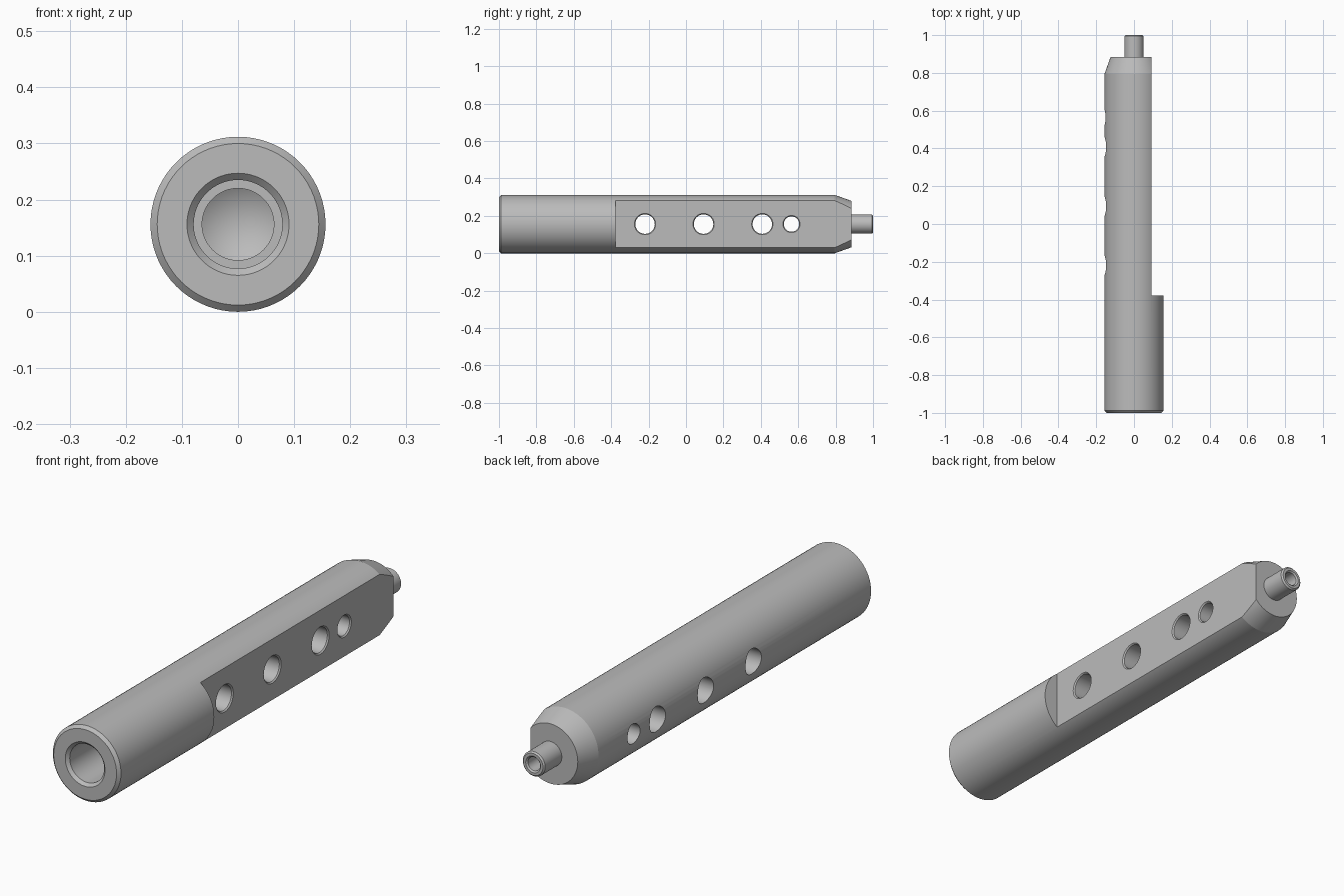
import bpy, bmesh, math
from mathutils import Matrix

R = 0.156          # rod radius, also its axis height
FLAT_X = 0.092     # plane of the milled flat

cube = bpy.data.objects.get("Cube")
if cube:
    bpy.data.objects.remove(cube, do_unlink=True)

steel = bpy.data.materials.new("steel_grey")
steel.use_nodes = True
colour = (0.5, 0.5, 0.5, 1)
steel.diffuse_color = colour
steel.node_tree.nodes["Principled BSDF"].inputs["Base Color"].default_value = colour


def make_object(name, bm):
    bmesh.ops.recalc_face_normals(bm, faces=bm.faces)
    mesh = bpy.data.meshes.new(name)
    bm.to_mesh(mesh)
    bm.free()
    mesh.materials.append(steel)
    obj = bpy.data.objects.new(name, mesh)
    bpy.context.collection.objects.link(obj)
    return obj


def lathe(name, profile, axis, origin, steps):
    """Spin (radius, distance) points about the x or y axis."""
    bm = bmesh.new()
    rings = []
    for r, d in profile:
        if r == 0:
            rings.append([bm.verts.new((0, 0, d))] * steps)
        else:
            rings.append([bm.verts.new((r * math.cos(a), r * math.sin(a), d))
                          for a in (math.tau * i / steps for i in range(steps))])
    for low, high in zip(rings, rings[1:]):
        for i in range(steps):
            j = (i + 1) % steps
            loop = list(dict.fromkeys((low[i], low[j], high[j], high[i])))
            bm.faces.new(loop)
    turn = Matrix.Rotation(math.pi / 2, 4, 'Y') if axis == 'X' else Matrix.Rotation(-math.pi / 2, 4, 'X')
    bmesh.ops.transform(bm, matrix=Matrix.Translation(origin) @ turn, verts=bm.verts)
    return make_object(name, bm)


def cut(target, cutter):
    cutter.hide_render = True
    mod = target.modifiers.new("cut", 'BOOLEAN')
    mod.operation, mod.solver, mod.object = 'DIFFERENCE', 'EXACT', cutter
    bpy.context.view_layer.objects.active = target
    bpy.ops.object.modifier_apply(modifier=mod.name)
    bpy.data.objects.remove(cutter, do_unlink=True)


# Turned rod: stepped blind bore, front chamfer, rear taper, drilled pin
rod = lathe("rod_body", [
    (0, -0.44), (0.064, -0.48), (0.064, -0.6), (0.079, -0.6),
    (0.079, -0.988), (0.091, -1), (0.144, -1), (R, -0.988),
    (R, 0.795), (0.124, 0.885), (0.051, 0.885), (0.051, 0.994),
    (0.045, 1), (0.034, 1), (0.028, 0.994), (0.028, 0.92), (0, 0.905),
], 'Y', (0, 0, R), 72)

# Milled flat along the left side
bm = bmesh.new()
bmesh.ops.create_cube(bm, size=1)
bmesh.ops.transform(bm, verts=bm.verts, matrix=Matrix.Translation((FLAT_X + 0.1, 0.312, R))
                    @ Matrix.Diagonal((0.2, 1.38, 0.5, 1)))
cut(rod, make_object("flat_cutter", bm))

# Cross holes, chamfered where they meet the flat
for y, r in ((-0.219, 0.052), (0.094, 0.052), (0.408, 0.052), (0.564, 0.041)):
    cut(rod, lathe("hole_cutter", [
        (0, -0.3), (r, -0.3), (r, FLAT_X - 0.005), (r + 0.005, FLAT_X),
        (r + 0.005, 0.2), (0, 0.2)], 'X', (0, y, R), 40))

# Smooth round surfaces, crisp machined edges
bpy.ops.object.select_all(action='DESELECT')
rod.select_set(True)
bpy.context.view_layer.objects.active = rod
bpy.ops.object.shade_smooth_by_angle(angle=math.radians(15))
